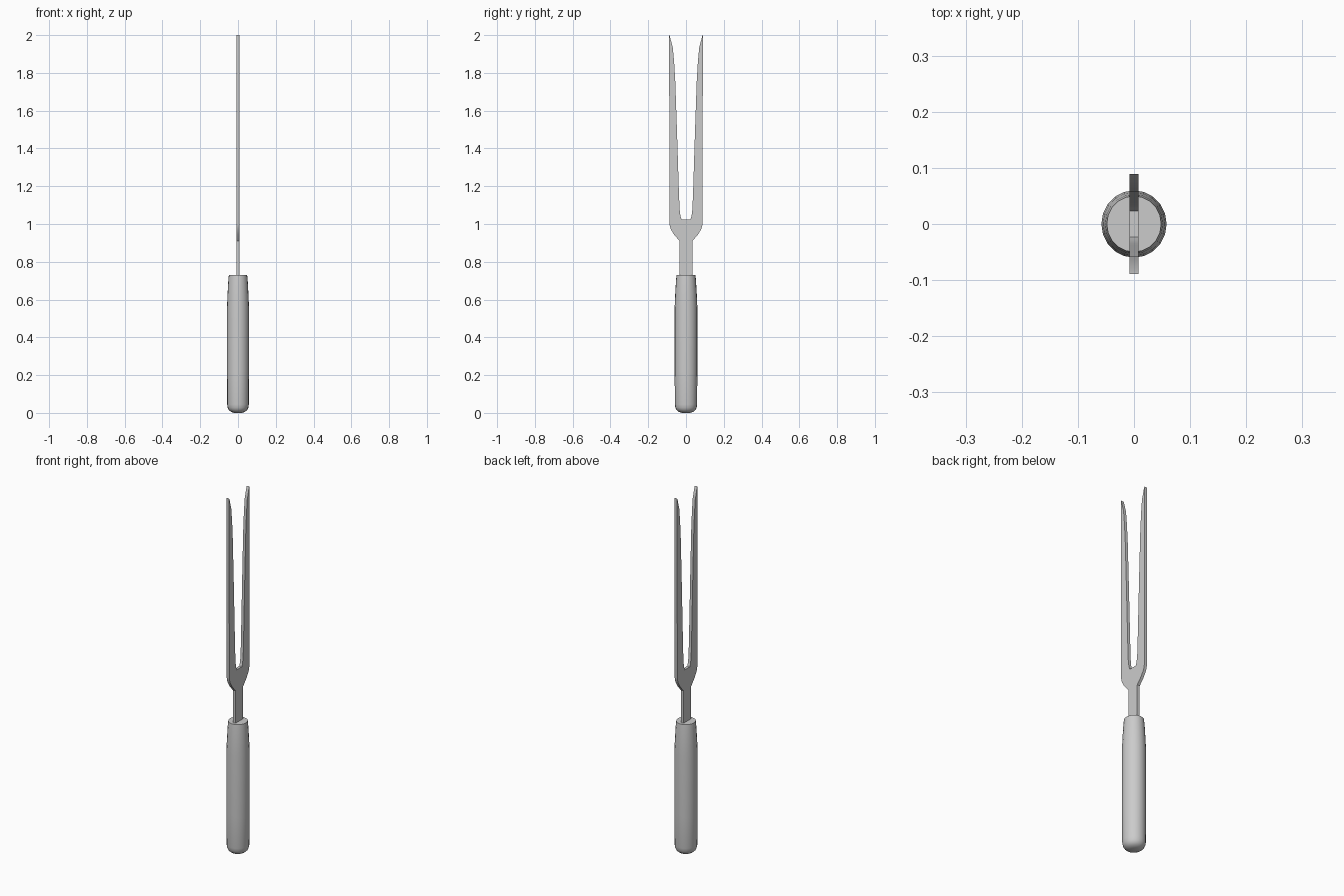
import bpy, bmesh, math

if "Cube" in bpy.data.objects:
    bpy.data.objects.remove(bpy.data.objects["Cube"])


def finish(bm, name, angle):
    bmesh.ops.recalc_face_normals(bm, faces=bm.faces)
    mesh = bpy.data.meshes.new(name)
    bm.to_mesh(mesh)
    bm.free()
    obj = bpy.data.objects.new(name, mesh)
    bpy.context.collection.objects.link(obj)
    bpy.ops.object.select_all(action='DESELECT')
    obj.select_set(True)
    bpy.context.view_layer.objects.active = obj
    bpy.ops.object.shade_smooth_by_angle(angle=math.radians(angle))
    return obj


def lathe(name, profile, sides, sx, sy):
    bm = bmesh.new()
    rings = []
    for r, z in profile:
        rings.append([bm.verts.new((r * sx * math.cos(2 * math.pi * i / sides),
                                    r * sy * math.sin(2 * math.pi * i / sides), z))
                      for i in range(sides)])
    for a, b in zip(rings, rings[1:]):
        for i in range(sides):
            j = (i + 1) % sides
            bm.faces.new((a[i], a[j], b[j], b[i]))
    bm.faces.new(rings[0][::-1])
    bm.faces.new(rings[-1])
    return finish(bm, name, 50)


def plate(name, outline, thickness):
    bm = bmesh.new()
    face = bm.faces.new([bm.verts.new((-thickness / 2, y, z)) for y, z in outline])
    ext = bmesh.ops.extrude_face_region(bm, geom=[face])
    verts = [v for v in ext['geom'] if isinstance(v, bmesh.types.BMVert)]
    bmesh.ops.translate(bm, verts=verts, vec=(thickness, 0, 0))
    bmesh.ops.triangulate(bm, faces=[f for f in bm.faces if len(f.verts) > 4])
    return finish(bm, name, 20)


# Rounded handle, tapering towards the neck
handle_profile = [(0.022, 0.0), (0.039, 0.006), (0.05, 0.015), (0.056, 0.027),
                  (0.059, 0.045), (0.06, 0.22), (0.06, 0.56), (0.057, 0.63),
                  (0.053, 0.70), (0.05, 0.73)]
lathe("handle", handle_profile, 20, 0.97, 1.0)

# Two-pronged blade with neck: half outline from neck to crotch, then mirrored
half = [(0.034, 0.70), (0.034, 0.91), (0.064, 0.945), (0.082, 0.975),
        (0.088, 1.0), (0.089, 2.0), (0.086, 1.995), (0.070, 1.935),
        (0.063, 1.86), (0.057, 1.76), (0.048, 1.5), (0.038, 1.18),
        (0.034, 1.08), (0.029, 1.04), (0.023, 1.023)]
outline = half + [(-y, z) for y, z in reversed(half)]
plate("fork_blade", outline, 0.016)
